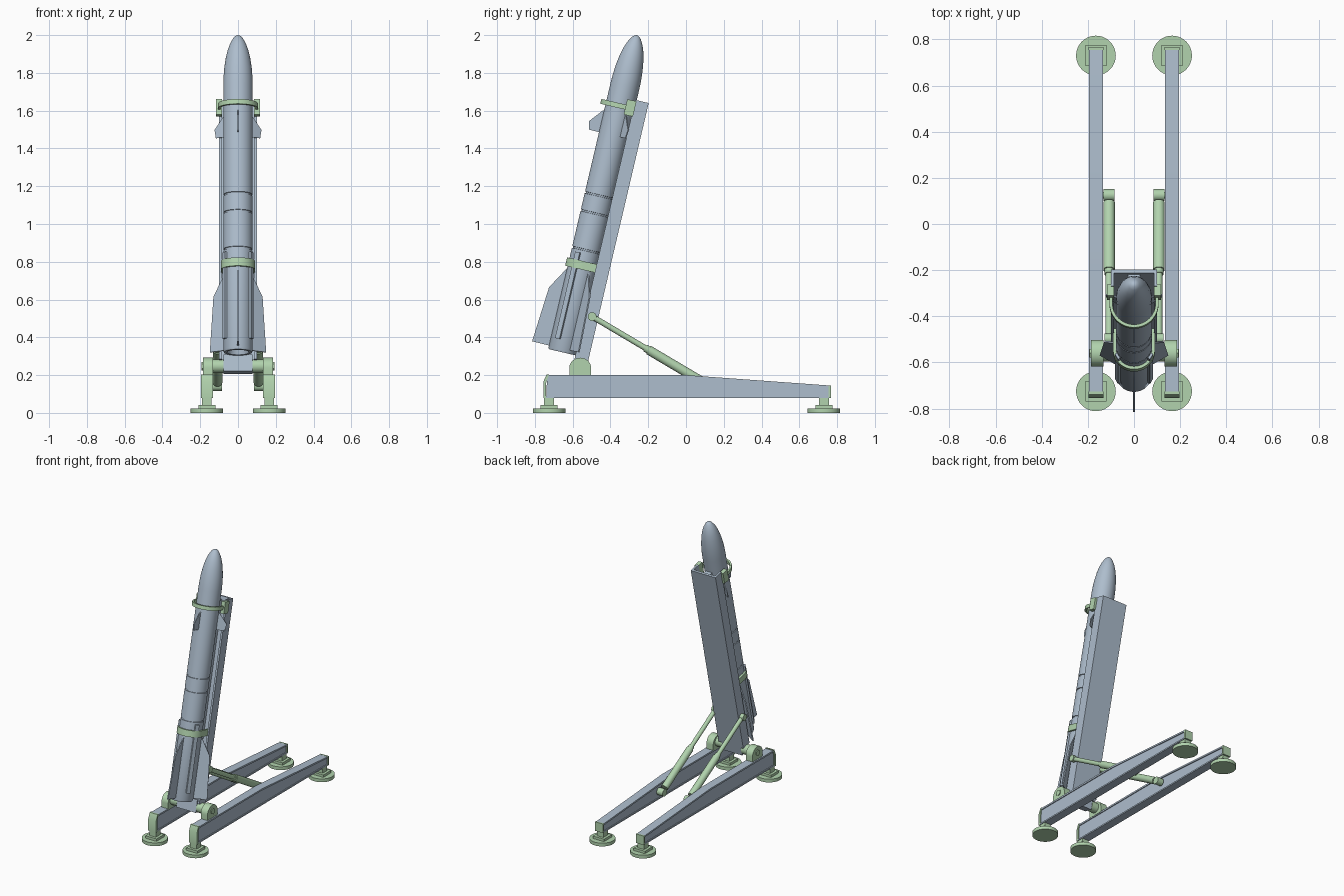
import bpy, bmesh, math
from mathutils import Matrix, Vector

if "Cube" in bpy.data.objects:
    bpy.data.objects.remove(bpy.data.objects["Cube"])


def material(name, rgb):
    m = bpy.data.materials.new(name)
    m.diffuse_color = (*rgb, 1)
    m.use_nodes = True
    m.node_tree.nodes["Principled BSDF"].inputs["Base Color"].default_value = m.diffuse_color
    return m


STEEL = material("blue grey steel", (0.42, 0.51, 0.61))
GREEN = material("pale green", (0.44, 0.65, 0.42))

# Tilted frame of the missile: origin at nose tip, z along its axis, y towards the rail
TILT = Matrix.Translation((0, -0.26, 2.0)) @ Matrix.Rotation(-math.radians(13.2), 4, 'X')
WORLD = Matrix.Identity(4)


def finish(name, bm, mat, matrix=WORLD, angle=35):
    bmesh.ops.transform(bm, matrix=matrix, verts=bm.verts)
    bmesh.ops.recalc_face_normals(bm, faces=bm.faces)
    mesh = bpy.data.meshes.new(name)
    bm.to_mesh(mesh)
    bm.free()
    mesh.materials.append(mat)
    ob = bpy.data.objects.new(name, mesh)
    bpy.context.collection.objects.link(ob)
    bpy.ops.object.select_all(action='DESELECT')
    ob.select_set(True)
    bpy.context.view_layer.objects.active = ob
    bpy.ops.object.shade_smooth_by_angle(angle=math.radians(angle))
    return ob


def prism(name, pts, lo, hi, mat, matrix=WORLD, axis='z'):
    """Extrude a 2D outline: (y, z) along x, or (x, y) along z."""
    bm = bmesh.new()
    put = (lambda a, b, h: (h, a, b)) if axis == 'x' else (lambda a, b, h: (a, b, h))
    low = [bm.verts.new(put(a, b, lo)) for a, b in pts]
    top = [bm.verts.new(put(a, b, hi)) for a, b in pts]
    bm.faces.new(low)
    bm.faces.new(top)
    for i in range(len(pts)):
        j = (i + 1) % len(pts)
        bm.faces.new((low[i], low[j], top[j], top[i]))
    return finish(name, bm, mat, matrix)


def box(name, x, y, z, mat, matrix=WORLD):
    pts = [(x[0], y[0]), (x[1], y[0]), (x[1], y[1]), (x[0], y[1])]
    return prism(name, pts, z[0], z[1], mat, matrix)


def rod(name, a, b, r, mat, n=24):
    a, b = Vector(a), Vector(b)
    bm = bmesh.new()
    bmesh.ops.create_cone(bm, cap_ends=True, segments=n, radius1=r, radius2=r, depth=(b - a).length)
    turn = (b - a).to_track_quat('Z', 'Y').to_matrix().to_4x4()
    return finish(name, bm, mat, Matrix.Translation((a + b) / 2) @ turn)


def lathe(name, profile, mat, matrix, n=40):
    bm = bmesh.new()
    rings = []
    for r, z in profile:
        if r == 0:
            rings.append([bm.verts.new((0, 0, z))] * n)
        else:
            rings.append([bm.verts.new((r * math.cos(k * math.tau / n), r * math.sin(k * math.tau / n), z))
                          for k in range(n)])
    for p, q in zip(rings, rings[1:]):
        for k in range(n):
            j = (k + 1) % n
            quad = list(dict.fromkeys((p[k], p[j], q[j], q[k])))
            bm.faces.new(quad)
    return finish(name, bm, mat, matrix)


# Missile body: ogive nose, grooved joints and recessed nozzle
R = 0.078
profile = [(0, 0), (0.012, -0.004), (0.024, -0.015), (0.042, -0.047), (0.054, -0.08),
           (0.064, -0.12), (0.073, -0.18), (0.077, -0.235), (R, -0.275)]
for s in (0.873, 0.97, 1.17):
    profile += [(R, -s + 0.005), (R - 0.005, -s + 0.004), (R - 0.005, -s - 0.004), (R, -s - 0.005)]
profile += [(R, -1.715), (0.074, -1.725), (0.058, -1.725), (0.04, -1.66), (0, -1.66)]
lathe("missile_body", profile, STEEL, TILT)

# Three tail fins, three canards, two raceways between the fins
fin = [(-0.07, -1.27), (-0.086, -1.299), (-0.148, -1.406), (-0.17, -1.705), (-0.07, -1.706)]
canard = [(-0.07, -0.42), (-0.087, -0.433), (-0.142, -0.50), (-0.134, -0.545), (-0.07, -0.546)]
for k in range(3):
    spin = TILT @ Matrix.Rotation(k * math.tau / 3, 4, 'Z')
    prism(f"tail_fin_{k + 1}", fin, -0.004, 0.004, STEEL, spin, 'x')
    prism(f"canard_{k + 1}", canard, -0.003, 0.003, STEEL, spin, 'x')
for side in (-1, 1):
    spin = TILT @ Matrix.Rotation(side * math.pi / 3, 4, 'Z')
    box("raceway", (-0.014, 0.014), (-0.088, -0.07), (-1.66, -1.19), STEEL, spin)

# Erector rail: U channel with inner guide, and hinge block at its foot
channel = [(-0.1, 0.143), (0.1, 0.143), (0.1, 0.07), (0.086, 0.07), (0.086, 0.127),
           (-0.086, 0.127), (-0.086, 0.07), (-0.1, 0.07)]
prism("erector_rail", channel, -1.745, -0.336, STEEL, TILT)
box("guide_rail", (-0.025, 0.025), (0.08, 0.13), (-1.74, -0.36), STEEL, TILT)
box("hinge_block", (-0.078, 0.078), (0.075, 0.14), (-1.81, -1.72), STEEL, TILT)


# Holding clamps: U-shaped straps around the missile
def strap(name, inner, outer, reach, lo, hi):
    arc = [math.pi + math.pi * k / 24 for k in range(25)]
    pts = [(-outer, reach)] + [(outer * math.cos(a), outer * math.sin(a)) for a in arc]
    pts += [(outer, reach), (inner, reach)]
    pts += [(inner * math.cos(a), inner * math.sin(a)) for a in reversed(arc)] + [(-inner, reach)]
    prism(name, pts, lo, hi, GREEN, TILT)


strap("upper_clamp", 0.093, 0.106, 0.06, -0.398, -0.372)
strap("lower_clamp", 0.077, 0.091, 0.09, -1.275, -1.23)

HINGE_Y, HINGE_Z, BX = -0.56, 0.247, 0.165
rod("hinge_axle", (-0.16, HINGE_Y, HINGE_Z), (0.16, HINGE_Y, HINGE_Z), 0.025, GREEN)

for side in (-1, 1):
    tag = "left" if side < 0 else "right"
    cx = side * BX

    def span(a, b):
        return tuple(sorted((side * a, side * b)))

    box(f"{tag}_clamp_mount", span(0.086, 0.116), (0.028, 0.078), (-0.425, -0.342), GREEN, TILT)

    # Base beam: tapering web with top and bottom flanges
    web = [(-0.74, 0.085), (-0.735, 0.198), (0.0, 0.198), (0.76, 0.143), (0.76, 0.085)]
    prism(f"{tag}_beam_web", web, cx - 0.025, cx + 0.025, STEEL, WORLD, 'x')
    top = [(-0.742, 0.188), (-0.735, 0.2), (0.0, 0.2), (0.76, 0.145), (0.76, 0.133), (0.0, 0.188)]
    prism(f"{tag}_beam_top_flange", top, cx - 0.031, cx + 0.031, STEEL, WORLD, 'x')
    box(f"{tag}_beam_bottom_flange", (cx - 0.031, cx + 0.031), (-0.745, 0.76), (0.08, 0.09), STEEL)

    # Green end plates
    front = [(-0.755, 0.078), (-0.755, 0.165), (-0.738, 0.204), (-0.725, 0.204), (-0.74, 0.16), (-0.74, 0.078)]
    prism(f"{tag}_front_end_plate", front, cx - 0.032, cx + 0.032, GREEN, WORLD, 'x')
    box(f"{tag}_rear_end_plate", (cx - 0.032, cx + 0.032), (0.755, 0.767), (0.08, 0.146), GREEN)

    # Feet: round pad, step and post
    for where, y in (("front", -0.725), ("rear", 0.73)):
        rod(f"{tag}_{where}_foot_pad", (cx, y, 0), (cx, y, 0.024), 0.086, GREEN, 40)
        box(f"{tag}_{where}_foot_step", (cx - 0.045, cx + 0.045), (y - 0.045, y + 0.045), (0.024, 0.042), GREEN)
        box(f"{tag}_{where}_foot_post", (cx - 0.026, cx + 0.026), (y - 0.026, y + 0.026), (0.04, 0.084), GREEN)

    # Hinge bracket: round-topped lug with bolt and inner bush
    lug = [(HINGE_Y - 0.058, 0.195)]
    lug += [(HINGE_Y - 0.058 * math.cos(a), HINGE_Z - 0.01 + 0.055 * math.sin(a))
            for a in [math.pi * k / 16 for k in range(17)]]
    lug += [(HINGE_Y + 0.058, 0.195)]
    prism(f"{tag}_hinge_lug", lug, *span(0.132, 0.186), GREEN, WORLD, 'x')
    rod(f"{tag}_hinge_bolt", (side * 0.18, HINGE_Y, HINGE_Z), (side * 0.192, HINGE_Y, HINGE_Z), 0.022, GREEN, 6)
    rod(f"{tag}_hinge_bush", (side * 0.078, HINGE_Y, HINGE_Z), (side * 0.14, HINGE_Y, HINGE_Z), 0.036, GREEN)

    # Hydraulic lifting strut
    px = side * 0.108
    foot, head = Vector((px, 0.125, 0.142)), Vector((px, -0.497, 0.51))
    rod(f"{tag}_strut_cylinder", foot.lerp(head, 0.05), foot.lerp(head, 0.52), 0.025, GREEN)
    rod(f"{tag}_strut_collar", foot.lerp(head, 0.52), foot.lerp(head, 0.55), 0.02, GREEN)
    rod(f"{tag}_strut_piston", foot.lerp(head, 0.5), head, 0.015, GREEN)
    rod(f"{tag}_strut_foot_eye", foot - Vector((0.024, 0, 0)), foot + Vector((0.024, 0, 0)), 0.026, GREEN)
    rod(f"{tag}_strut_foot_pin", (side * 0.085, foot.y, foot.z), (side * 0.15, foot.y, foot.z), 0.014, GREEN)
    rod(f"{tag}_strut_head_eye", (side * 0.09, head.y, head.z), (side * 0.128, head.y, head.z), 0.023, GREEN)
